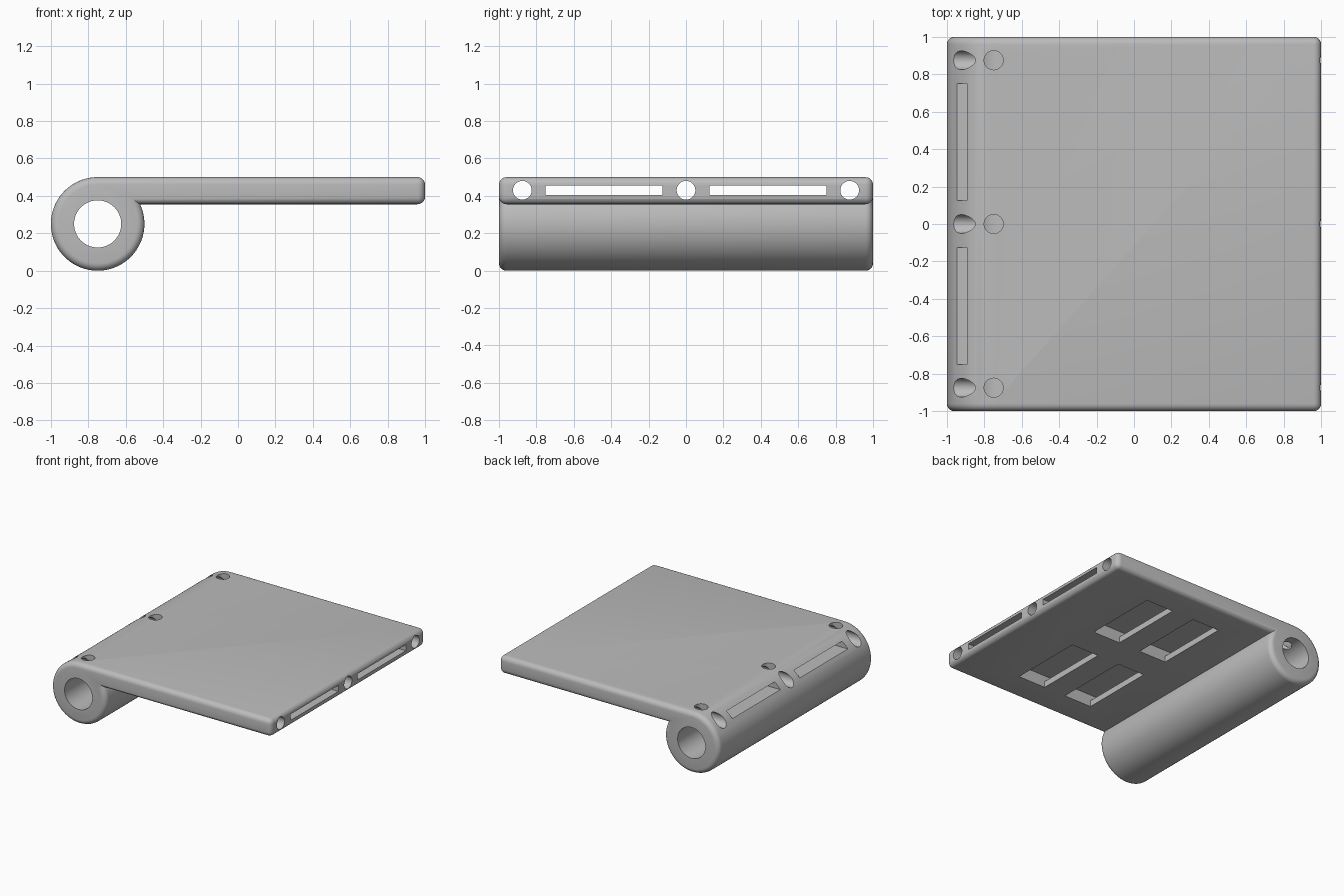
import bpy
import bmesh
import math
from mathutils import Matrix, Vector

if "Cube" in bpy.data.objects:
    bpy.data.objects.remove(bpy.data.objects["Cube"], do_unlink=True)

ROLL_X, ROLL_Z, ROLL_R = -0.75, 0.25, 0.25
PLATE_BOTTOM, PLATE_TOP = 0.355, 0.5
CHANNEL_Z = 0.43

grey = bpy.data.materials.new("plain_grey")
grey.use_nodes = True
colour = (0.5, 0.5, 0.5, 1)
grey.diffuse_color = colour
grey.node_tree.nodes["Principled BSDF"].inputs["Base Color"].default_value = colour


def to_object(bm, name):
    bmesh.ops.recalc_face_normals(bm, faces=bm.faces[:])
    mesh = bpy.data.meshes.new(name)
    bm.to_mesh(mesh)
    bm.free()
    obj = bpy.data.objects.new(name, mesh)
    bpy.context.collection.objects.link(obj)
    return obj


def rod(name, centre, radius, length, axis, sides=48):
    bm = bmesh.new()
    turn = Vector((0, 0, 1)).rotation_difference(Vector(axis)).to_matrix().to_4x4()
    bmesh.ops.create_cone(bm, cap_ends=True, segments=sides, radius1=radius,
                          radius2=radius, depth=length,
                          matrix=Matrix.Translation(centre) @ turn)
    return to_object(bm, name)


def box(name, low, high):
    bm = bmesh.new()
    low, high = Vector(low), Vector(high)
    bmesh.ops.create_cube(bm, size=1, matrix=Matrix.Translation((low + high) / 2)
                          @ Matrix.Diagonal((*(high - low), 1)))
    return to_object(bm, name)


def carve(target, cutter):
    cutter.hide_render = True
    mod = target.modifiers.new(cutter.name, 'BOOLEAN')
    mod.operation = 'DIFFERENCE'
    mod.solver = 'EXACT'
    mod.object = cutter
    bpy.context.view_layer.objects.active = target
    bpy.ops.object.modifier_apply(modifier=mod.name)
    bpy.data.objects.remove(cutter, do_unlink=True)


# Side profile: round roll running into a flat plate
end = math.asin((PLATE_BOTTOM - ROLL_Z) / ROLL_R) + 2 * math.pi
start, steps = math.pi / 2, 60
angles = [start + (end - start) * i / steps for i in range(steps + 1)]
profile = [(ROLL_X + ROLL_R * math.cos(a), ROLL_Z + ROLL_R * math.sin(a)) for a in angles]
profile += [(1, PLATE_BOTTOM), (1, PLATE_TOP)]

bm = bmesh.new()
cap = bm.faces.new([bm.verts.new((x, -1, z)) for x, z in profile])
grown = bmesh.ops.extrude_face_region(bm, geom=[cap])["geom"]
bmesh.ops.translate(bm, vec=(0, 2, 0),
                    verts=[v for v in grown if isinstance(v, bmesh.types.BMVert)])
bmesh.ops.recalc_face_normals(bm, faces=bm.faces[:])

# Rounded rim on both ends and along the free plate edge
rim = []
for e in bm.edges:
    a, b = (v.co for v in e.verts)
    if abs(a.y - b.y) < 0.01 or min(a.x, b.x) > 0.99:
        rim.append(e)
bmesh.ops.bevel(bm, geom=rim, offset=0.04, offset_type='OFFSET', segments=5,
                profile=0.5, affect='EDGES', clamp_overlap=False)
body = to_object(bm, "rolled_plate")
body.data.materials.append(grey)

# Bore through the roll
carve(body, rod("bore", (ROLL_X, 0, ROLL_Z), 0.126, 3, (0, 1, 0), 64))

# Round channels along the plate, and upright holes into the bore
for y in (-0.875, 0, 0.875):
    carve(body, rod("channel", (0, y, CHANNEL_Z), 0.05, 3, (1, 0, 0)))
    carve(body, rod("upright_hole", (ROLL_X, y, 0.45), 0.051, 0.4, (0, 0, 1)))

# Flat slots through the plate, with pockets opening into them from below
for low, high in ((-0.75, -0.125), (0.125, 0.75)):
    carve(body, box("slot", (-1.5, low, 0.405), (1.5, high, 0.455)))
    for x in (-0.2, 0.25):
        carve(body, box("pocket", (x, low + 0.001, 0.3),
                        (x + 0.25, high - 0.001, CHANNEL_Z)))

bpy.ops.object.select_all(action='DESELECT')
body.select_set(True)
bpy.context.view_layer.objects.active = body
bpy.ops.object.shade_smooth_by_angle(angle=math.radians(30))
